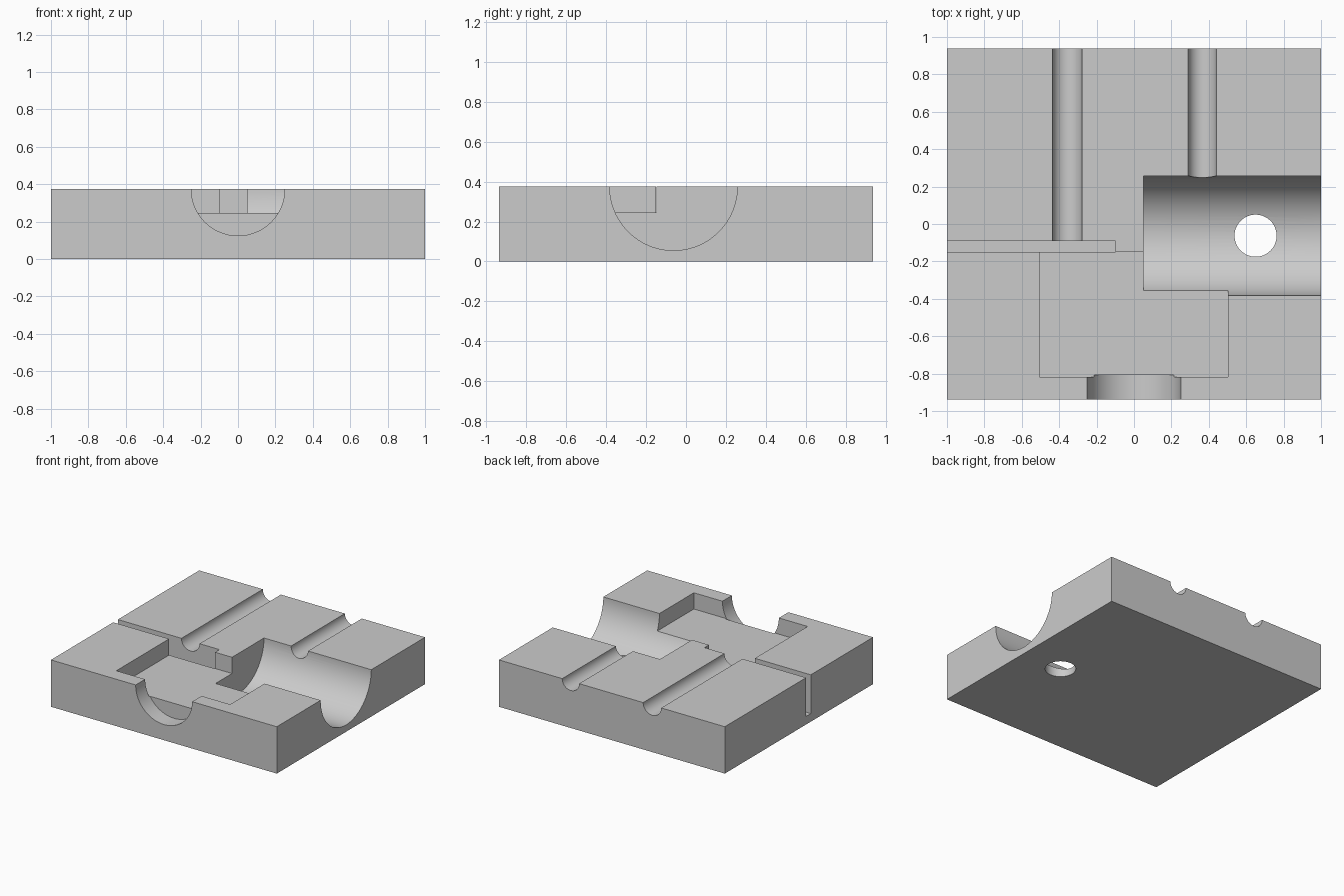
import bpy
from math import pi

if "Cube" in bpy.data.objects:
    bpy.data.objects.remove(bpy.data.objects["Cube"], do_unlink=True)

TOP, EDGE, BACK = 0.375, 1.0, 0.9375
OVER = 0.1  # how far open-ended cuts run past the block


def box(name, x0, x1, y0, y1, z0, z1):
    bpy.ops.mesh.primitive_cube_add(
        size=1, location=((x0 + x1) / 2, (y0 + y1) / 2, (z0 + z1) / 2))
    ob = bpy.context.object
    ob.name = name
    ob.scale = (x1 - x0, y1 - y0, z1 - z0)
    bpy.ops.object.transform_apply(location=True, rotation=True, scale=True)
    return ob


def rod(name, axis, start, end, centre, radius):
    """Cylinder along an axis; centre gives the other two coordinates in order."""
    loc = list(centre)
    loc.insert("XYZ".index(axis), (start + end) / 2)
    turn = {"X": (0, pi / 2, 0), "Y": (pi / 2, 0, 0), "Z": (0, 0, 0)}[axis]
    bpy.ops.mesh.primitive_cylinder_add(
        vertices=96, radius=radius, depth=end - start, location=loc, rotation=turn)
    ob = bpy.context.object
    ob.name = name
    bpy.ops.object.transform_apply(location=True, rotation=True, scale=True)
    return ob


# Solid block
block = box("mould_block", -EDGE, EDGE, -BACK, BACK, 0, TOP)
grey = bpy.data.materials.new("plain grey")
grey.use_nodes = True
colour = (0.6, 0.6, 0.6, 1)
grey.diffuse_color = colour
grey.node_tree.nodes["Principled BSDF"].inputs["Base Color"].default_value = colour
block.data.materials.append(grey)

# Cut shapes
cutters = [
    box("pocket_cut", -0.505, 0.503, -0.8175, -0.147, 0.245, TOP + OVER),
    box("narrow_slot_cut", -EDGE - OVER, -0.1, -0.15, -0.091, 0.065, TOP + OVER),
    rod("side_trough_cut", "X", 0.05, EDGE + OVER, (-0.0625, TOP), 0.32),
    rod("front_trough_cut", "Y", -BACK - OVER, -0.808, (0, TOP), 0.25),
    rod("right_groove_cut", "Y", -0.1, BACK + OVER, (-0.357, TOP), 0.08),
    rod("left_groove_cut", "Y", 0.1, BACK + OVER, (0.365, TOP), 0.075),
    rod("drain_hole_cut", "Z", -OVER, 0.2, (0.65, -0.0625), 0.1125),
]

# Carve the block, then discard the cut shapes
bpy.ops.object.select_all(action="DESELECT")
bpy.context.view_layer.objects.active = block
block.select_set(True)
for cutter in cutters:
    cutter.hide_render = True
    mod = block.modifiers.new(cutter.name, "BOOLEAN")
    mod.operation = "DIFFERENCE"
    mod.solver = "EXACT"
    mod.object = cutter
    bpy.ops.object.modifier_apply(modifier=mod.name)
for cutter in cutters:
    bpy.data.objects.remove(cutter, do_unlink=True)

bpy.ops.object.shade_smooth_by_angle(angle=pi / 6)
